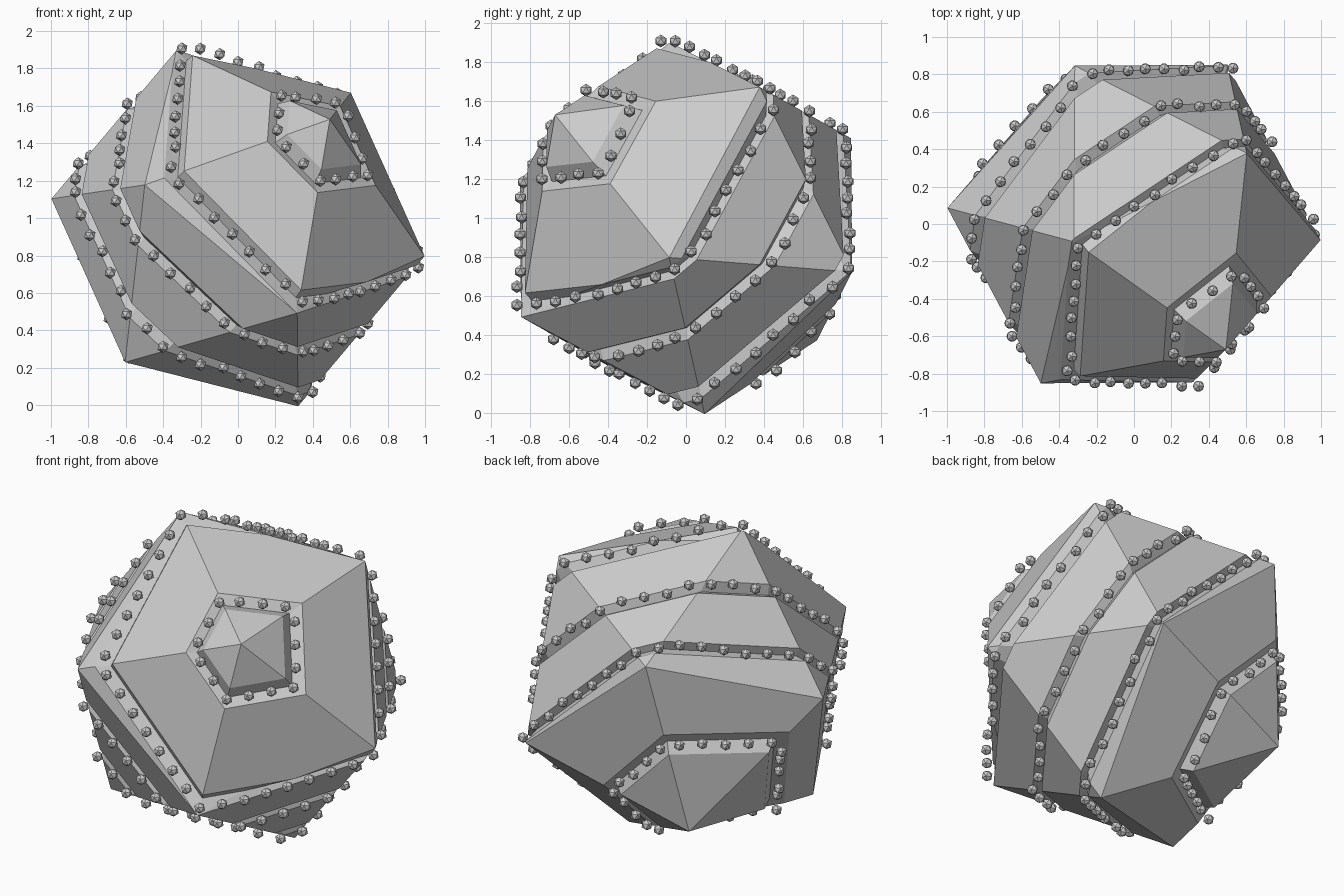
import bpy, bmesh, random
from math import radians, atan2
from mathutils import Vector, Matrix

if "Cube" in bpy.data.objects:
    bpy.data.objects.remove(bpy.data.objects["Cube"])

random.seed(4)
R = 1.013                                   # icosahedron radius
CENTRE = Vector((0, 0, 0.95))
POLE = Vector((0.49, -0.67, 0.577)).normalized()
AXIS = Vector((1, -1, 1)).normalized()      # the grooves are slices across this axis
LEVELS = [0.815, 0.442, 0.07, -0.29, -0.69]
HALF, DEPTH = 0.036, 0.055                  # groove half width and relative depth


def finish(name, bm):
    bmesh.ops.recalc_face_normals(bm, faces=bm.faces[:])
    me = bpy.data.meshes.new(name)
    bm.to_mesh(me)
    bm.free()
    ob = bpy.data.objects.new(name, me)
    ob.location = CENTRE
    bpy.context.collection.objects.link(ob)
    return ob


# Tilted icosahedron: pole, ring of five, and their opposites
side = Vector((1, -0.085, -0.155))
side = (side - POLE * side.dot(POLE)).normalized()
ring = POLE * 0.4472 + side * 0.8944
half = [POLE] + [Matrix.Rotation(radians(72 * i), 3, POLE) @ ring for i in range(5)]
bm = bmesh.new()
for v in half:
    bm.verts.new(v * R)
    bm.verts.new(-v * R)
bmesh.ops.convex_hull(bm, input=bm.verts[:])

# Slice at the edges and middle of every groove
for d in LEVELS:
    for off in (HALF, 0, -HALF):
        bmesh.ops.bisect_plane(bm, geom=bm.verts[:] + bm.edges[:] + bm.faces[:],
                               dist=1e-5, plane_co=AXIS * (d + off), plane_no=AXIS)

# Outline of each groove, for the beads
u = AXIS.orthogonal().normalized()
w = AXIS.cross(u)
loops = []
for d in LEVELS:
    pts = [v.co.copy() for v in bm.verts if abs(v.co.dot(AXIS) - d) < 1e-4]
    loops.append(sorted(pts, key=lambda p: atan2(p.dot(w), p.dot(u))))

# Sink the groove middles
for v in bm.verts:
    h = v.co.dot(AXIS)
    for d in LEVELS:
        if abs(h - d) < HALF - 1e-5:
            v.co *= 1 - DEPTH * (1 - abs(h - d) / HALF)
finish("grooved_body", bm)

# Beads strung along the grooves
bm = bmesh.new()
for pts in loops:
    segs = [(a, b, (b - a).length) for a, b in zip(pts, pts[1:] + pts[:1])]
    total = sum(s[2] for s in segs)
    count = round(total / 0.128)
    for i in range(count):
        t = total * i / count
        for a, b, length in segs:
            if t <= length:
                break
            t -= length
        p = a.lerp(b, t / length) * 1.025 + AXIS * random.uniform(-0.02, 0.02)
        bmesh.ops.create_icosphere(bm, subdivisions=1, radius=0.033,
                                   matrix=Matrix.Translation(p))
finish("groove_beads", bm)
